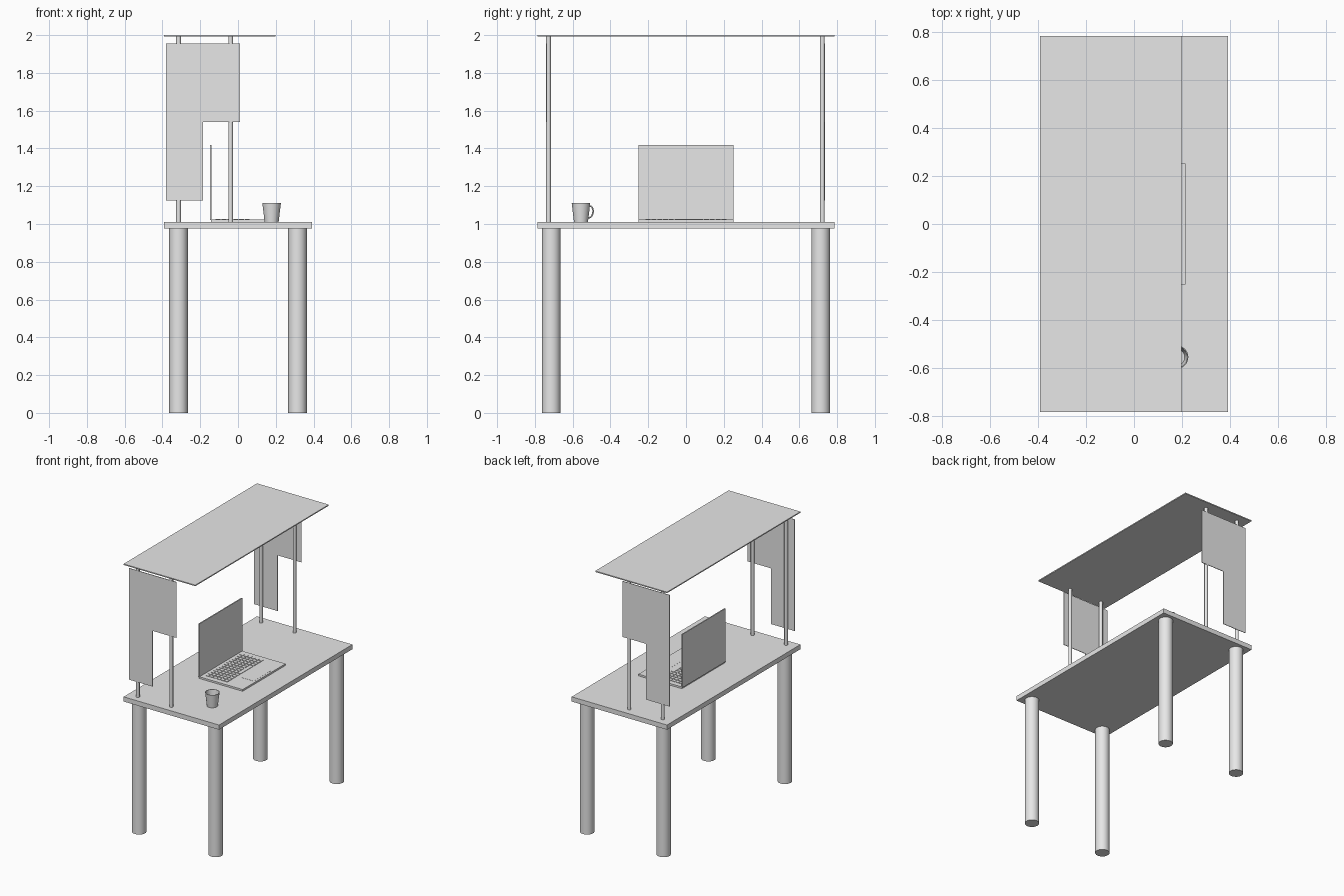
import bpy, bmesh, math
from mathutils import Matrix, Vector

if "Cube" in bpy.data.objects:
    bpy.data.objects.remove(bpy.data.objects["Cube"])

grey = bpy.data.materials.new("plain_grey")
grey.diffuse_color = (0.8, 0.8, 0.8, 1)
grey.use_nodes = True
grey.node_tree.nodes["Principled BSDF"].inputs["Base Color"].default_value = grey.diffuse_color


def finish(name, bm, smooth=False):
    bmesh.ops.recalc_face_normals(bm, faces=bm.faces)
    mesh = bpy.data.meshes.new(name)
    bm.to_mesh(mesh)
    bm.free()
    mesh.materials.append(grey)
    ob = bpy.data.objects.new(name, mesh)
    bpy.context.collection.objects.link(ob)
    if smooth:
        bpy.ops.object.select_all(action='DESELECT')
        ob.select_set(True)
        bpy.context.view_layer.objects.active = ob
        bpy.ops.object.shade_smooth_by_angle(angle=math.radians(40))
    return ob


def add_box(bm, lo, hi):
    lo, hi = Vector(lo), Vector(hi)
    mat = Matrix.Translation((lo + hi) / 2) @ Matrix.Diagonal((*(hi - lo), 1))
    bmesh.ops.create_cube(bm, size=1, matrix=mat)


def box(name, lo, hi):
    bm = bmesh.new()
    add_box(bm, lo, hi)
    return finish(name, bm)


def cylinder(name, x, y, r, z0, z1, sides):
    bm = bmesh.new()
    bmesh.ops.create_cone(bm, cap_ends=True, segments=sides, radius1=r, radius2=r,
                          depth=z1 - z0, matrix=Matrix.Translation((x, y, (z0 + z1) / 2)))
    return finish(name, bm, True)


# Table and canopy
TOP = 1.01
box("table_top", (-0.393, -0.785, 0.975), (0.393, 0.785, TOP))
box("canopy", (-0.393, -0.785, 1.992), (0.198, 0.785, 2.0))
for x in (-0.315, 0.315):
    for y in (-0.713, 0.713):
        cylinder("leg", x, y, 0.049, 0, 0.975, 32)

# Canopy poles with an L-shaped panel on the outer side of each pair
L_SHAPE = [(-0.38, 1.125), (-0.185, 1.125), (-0.185, 1.54),
           (0.01, 1.54), (0.01, 1.955), (-0.38, 1.955)]
for side, y in ((-1, -0.728), (1, 0.722)):
    for x in (-0.315, -0.039):
        cylinder("pole", x, y, 0.0125, TOP, 1.992, 24)
    bm = bmesh.new()
    y0 = y + side * 0.009
    face = bm.faces.new([bm.verts.new((x, y0, z)) for x, z in L_SHAPE])
    ext = bmesh.ops.extrude_face_region(bm, geom=[face])
    bmesh.ops.translate(bm, vec=(0, side * 0.004, 0),
                        verts=[v for v in ext["geom"] if isinstance(v, bmesh.types.BMVert)])
    finish("side_panel", bm)

# Laptop
DECK = 1.023
box("laptop_base", (-0.143, -0.252, TOP), (0.215, 0.252, DECK))
box("laptop_screen", (-0.149, -0.252, DECK - 0.003), (-0.141, 0.252, 1.417))
box("touchpad", (0.095, -0.1, DECK), (0.2, 0.1, DECK + 0.001))
bm = bmesh.new()
ROWS, COLS, KX, KY = 6, 14, 0.031, 0.031
for r in range(ROWS):
    for c in range(COLS):
        # The space bar takes the middle of the front row
        if r == ROWS - 1 and 5 <= c <= 9:
            continue
        x, y = -0.118 + r * KX, (c - COLS / 2) * KY
        add_box(bm, (x, y + 0.003, DECK), (x + KX - 0.006, y + KY - 0.003, DECK + 0.003))
x = -0.118 + (ROWS - 1) * KX
add_box(bm, (x, -2 * KY + 0.003, DECK), (x + KX - 0.006, 3 * KY - 0.003, DECK + 0.003))
finish("keys", bm)

# Mug body, turned from a profile with an open hollow
MX, MY = 0.178, -0.556
bm = bmesh.new()
profile = [(0, 0), (0.037, 0), (0.049, 0.1), (0.045, 0.1), (0.034, 0.006), (0, 0.006)]
verts = [bm.verts.new((MX + r, MY, TOP + z)) for r, z in profile]
edges = [bm.edges.new(p) for p in zip(verts, verts[1:])]
bmesh.ops.spin(bm, geom=verts + edges, cent=(MX, MY, 0), axis=(0, 0, 1),
               angle=math.tau, steps=32)
bmesh.ops.remove_doubles(bm, verts=bm.verts, dist=1e-5)
finish("mug", bm, True)

# Mug handle, a thin half loop
curve = bpy.data.curves.new("handle_path", 'CURVE')
curve.dimensions = '3D'
curve.bevel_depth = 0.004
curve.bevel_resolution = 2
spline = curve.splines.new('POLY')
spline.points.add(14)
for i, p in enumerate(spline.points):
    a = math.pi * (i / 14 - 0.5)
    root = 0.043 + 0.003 * math.sin(a)
    p.co = (MX, MY + root + 0.021 * math.cos(a), TOP + 0.054 + 0.031 * math.sin(a), 1)
curve.materials.append(grey)
handle = bpy.data.objects.new("mug_handle", curve)
bpy.context.collection.objects.link(handle)
